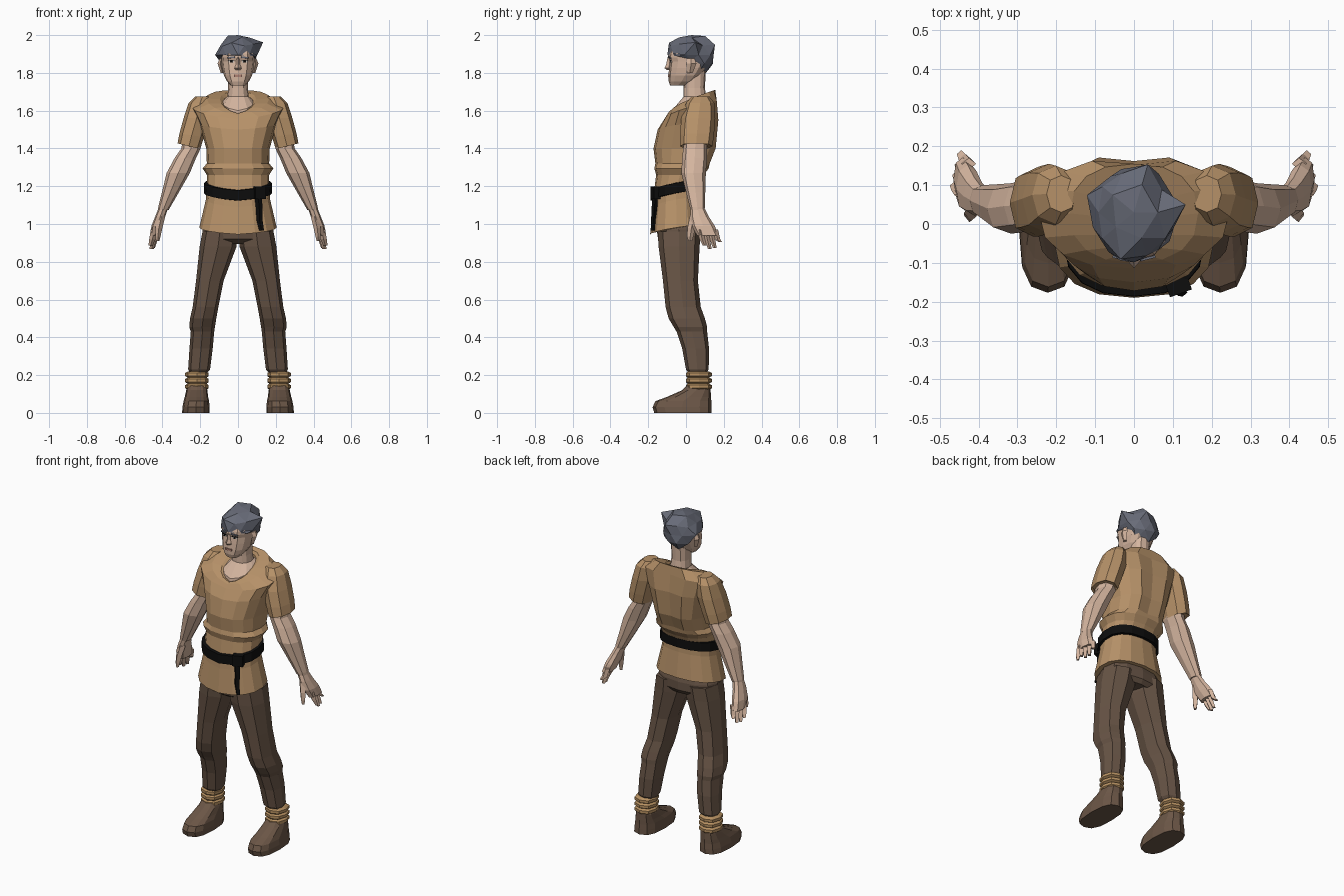
import bpy, bmesh, math, random
from mathutils import Matrix, Vector

random.seed(4)


def material(name, rgb):
    m = bpy.data.materials.new(name)
    m.diffuse_color = (*rgb, 1)
    return m


SHIRT = material("tan shirt", (0.47, 0.285, 0.14))
PANTS = material("brown trousers", (0.135, 0.088, 0.06))
SKIN = material("skin", (0.66, 0.46, 0.345))
HAIR = material("grey hair", (0.14, 0.15, 0.19))
BLACK = material("black belt", (0.004, 0.004, 0.004))
SHOE = material("brown shoe", (0.15, 0.095, 0.063))
WRAP = material("ankle wrap", (0.47, 0.28, 0.12))
WHITE = material("eye white", (0.6, 0.55, 0.5))
LIPS = material("lips", (0.42, 0.22, 0.17))


def finish(name, bm, mat, mirror):
    bmesh.ops.recalc_face_normals(bm, faces=bm.faces)
    me = bpy.data.meshes.new(name)
    bm.to_mesh(me)
    bm.free()
    me.materials.append(mat)
    ob = bpy.data.objects.new(name, me)
    bpy.context.collection.objects.link(ob)
    if mirror:
        ob.modifiers.new("mirror", 'MIRROR')
    return ob


def loft(name, rings, mat, n=8, mirror=False, p=0.85, top=True, bottom=True):
    """Skin rings (z, x0, x1, y0, y1, rise to the back, slope in x), listed top to bottom."""
    bm = bmesh.new()
    loops = []
    for r in rings:
        z, x0, x1, y0, y1, dz, sx = (tuple(r) + (0, 0))[:7]
        loop = []
        for i in range(n):
            a = 2 * math.pi * i / n
            c, s = round(math.cos(a), 6), round(math.sin(a), 6)
            c, s = math.copysign(abs(c) ** p, c), math.copysign(abs(s) ** p, s)
            t = (s + 1) / 2
            loop.append(bm.verts.new(((x0 + x1) / 2 + c * (x1 - x0) / 2,
                                      (y0 + y1) / 2 + s * (y1 - y0) / 2,
                                      z + dz * t ** 0.6 + sx * c * (x1 - x0) / 2)))
        loops.append(loop)
    for a, b in zip(loops, loops[1:]):
        for i in range(n):
            j = (i + 1) % n
            bm.faces.new((a[i], a[j], b[j], b[i]))
    if top:
        bm.faces.new(loops[0])
    if bottom:
        bm.faces.new(loops[-1])
    return finish(name, bm, mat, mirror)


def body(name, rings, mat, **kw):
    """Loft centred on x = 0, rings (z, half width, y0, y1, rise)."""
    return loft(name, [(r[0], -r[1], r[1], *r[2:]) for r in rings], mat, **kw)


def plate(name, centre, size, mat, turn=0, tilt=0, mirror=True):
    bm = bmesh.new()
    bmesh.ops.create_cube(bm, size=1, matrix=Matrix.Translation(centre)
                          @ Matrix.Rotation(turn, 4, 'Z') @ Matrix.Rotation(tilt, 4, 'Y')
                          @ Matrix.Diagonal((*size, 1)))
    return finish(name, bm, mat, mirror)


# Shirt body, with a groove down the spine
shirt = body("shirt_body", [
    (1.582, 0.075, -0.078, 0.12, 0.10), (1.585, 0.095, -0.09, 0.13, 0.115),
    (1.575, 0.165, -0.10, 0.155, 0.135), (1.555, 0.245, -0.115, 0.172, 0.10),
    (1.50, 0.205, -0.15, 0.182, 0.05), (1.40, 0.168, -0.172, 0.168),
    (1.32, 0.165, -0.162, 0.135), (1.295, 0.188, -0.168, 0.12), (1.26, 0.165, -0.158, 0.095),
    (1.15, 0.165, -0.172, 0.07, 0.06), (1.09, 0.17, -0.176, 0.072, 0.06),
    (0.945, 0.205, -0.19, 0.09, 0.055)], SHIRT, n=16, top=False)
for v in shirt.data.vertices:
    if abs(v.co.x) < 0.01 and v.co.y > 0.13 and v.co.z < 1.66:
        v.co.y -= 0.02

# Sleeves
loft("sleeves", [
    (1.675, 0.15, 0.225, 0.03, 0.125), (1.64, 0.14, 0.262, 0.0, 0.15),
    (1.56, 0.15, 0.288, -0.025, 0.155), (1.47, 0.18, 0.31, -0.032, 0.148, 0, 0.15),
    (1.412, 0.20, 0.32, -0.032, 0.14, 0, 0.25), (1.42, 0.215, 0.305, -0.02, 0.125, 0, 0.25)],
    SHIRT, mirror=True)

# Belt, knot and hanging end
body("belt", [(1.18, 0.162, -0.168, 0.068, 0.06), (1.178, 0.179, -0.186, 0.085, 0.06),
              (1.125, 0.181, -0.187, 0.086, 0.06), (1.123, 0.162, -0.168, 0.068, 0.06)],
     BLACK, n=16, top=False, bottom=False)
plate("belt_knot", (0.115, -0.162, 1.165), (0.06, 0.035, 0.065), BLACK, turn=0.35, mirror=False)
loft("belt_end", [(1.17, 0.085, 0.125, -0.178, -0.15), (1.08, 0.095, 0.13, -0.182, -0.15),
                  (1.02, 0.098, 0.13, -0.185, -0.16), (0.965, 0.112, 0.138, -0.187, -0.165)],
     BLACK, n=4, p=0.6)

# Trousers
body("trouser_hips", [(1.06, 0.15, -0.15, 0.055), (0.97, 0.187, -0.155, 0.078),
                      (0.92, 0.192, -0.148, 0.078), (0.895, 0.15, -0.11, 0.06)],
     PANTS, n=12)
loft("trouser_legs", [
    (0.96, 0.003, 0.188, -0.15, 0.078), (0.88, 0.008, 0.203, -0.145, 0.072),
    (0.70, 0.076, 0.222, -0.122, 0.063), (0.56, 0.104, 0.24, -0.108, 0.078),
    (0.50, 0.115, 0.254, -0.092, 0.10), (0.455, 0.122, 0.258, -0.065, 0.112),
    (0.43, 0.126, 0.25, -0.05, 0.112), (0.34, 0.134, 0.257, -0.02, 0.122),
    (0.23, 0.148, 0.264, 0.0, 0.12), (0.205, 0.17, 0.25, 0.02, 0.105)],
    PANTS, mirror=True, p=0.8)

# Ankle wraps: three stacked bulges
wraps = []
for z in (0.205, 0.173, 0.141):
    wraps += [(z + 0.014, 0.166, 0.266, 0.008, 0.122), (z + 0.006, 0.155, 0.28, 0.0, 0.137),
              (z - 0.010, 0.155, 0.28, 0.0, 0.137)]
loft("ankle_wraps", wraps + [(0.12, 0.17, 0.265, 0.01, 0.125)], WRAP, mirror=True)

# Shoes
loft("shoes", [
    (0.145, 0.168, 0.268, 0.005, 0.125), (0.12, 0.162, 0.274, -0.02, 0.13),
    (0.085, 0.158, 0.282, -0.10, 0.133), (0.062, 0.153, 0.288, -0.162, 0.134),
    (0.03, 0.15, 0.294, -0.177, 0.136), (0.0, 0.15, 0.296, -0.168, 0.136)],
    SHOE, n=12, mirror=True, p=0.75)

# Arms
loft("arms", [
    (1.52, 0.19, 0.28, -0.005, 0.115), (1.40, 0.198, 0.30, -0.015, 0.112),
    (1.35, 0.222, 0.335, -0.02, 0.112), (1.27, 0.255, 0.378, -0.025, 0.105),
    (1.17, 0.312, 0.402, 0.0, 0.102), (1.09, 0.358, 0.422, 0.02, 0.10),
    (1.075, 0.366, 0.424, 0.024, 0.098)], SKIN, mirror=True)

# Hands: palm, four fingers and a thumb
loft("palms", [(1.09, 0.368, 0.418, 0.025, 0.095), (1.04, 0.385, 0.438, 0.022, 0.12),
               (0.99, 0.398, 0.458, 0.03, 0.152), (0.94, 0.415, 0.465, 0.058, 0.172)],
     SKIN, mirror=True)
for i, tip in enumerate((0.885, 0.868, 0.872, 0.905)):
    y, x = 0.075 + 0.027 * i, 0.448 - 0.006 * i
    loft(f"finger_{i + 1}", [(0.97, x - 0.024, x + 0.014, y - 0.016, y + 0.014),
                             (0.92, x - 0.012, x + 0.022, y - 0.004, y + 0.025),
                             (tip, x + 0.004, x + 0.026, y + 0.014, y + 0.034)],
         SKIN, n=4, p=0.6, mirror=True)
loft("thumbs", [(1.04, 0.385, 0.425, 0.02, 0.065), (0.98, 0.40, 0.438, 0.008, 0.05),
                (0.935, 0.41, 0.438, 0.005, 0.04), (0.91, 0.416, 0.434, 0.012, 0.032)],
     SKIN, n=4, p=0.6, mirror=True)

# Neck and the bare top of the chest
body("neck", [(1.81, 0.052, -0.015, 0.105), (1.72, 0.052, -0.012, 0.10),
              (1.675, 0.056, -0.012, 0.106), (1.60, 0.088, -0.075, 0.118, 0.07),
              (1.56, 0.09, -0.08, 0.12, 0.09)], SKIN, n=12)

# Head
body("head", [(1.975, 0.05, -0.04, 0.10), (1.945, 0.078, -0.075, 0.125),
              (1.90, 0.089, -0.092, 0.132), (1.882, 0.089, -0.094, 0.13),
              (1.86, 0.087, -0.086, 0.125), (1.825, 0.083, -0.09, 0.11),
              (1.785, 0.074, -0.093, 0.08), (1.755, 0.058, -0.092, 0.045),
              (1.733, 0.038, -0.084, 0.0)], SKIN, n=12, p=0.8)
loft("nose", [(1.885, -0.009, 0.009, -0.097, -0.07), (1.845, -0.011, 0.011, -0.105, -0.07),
              (1.825, -0.019, 0.019, -0.114, -0.07), (1.815, -0.014, 0.014, -0.10, -0.07)],
     SKIN, n=4, p=1)
loft("ears", [(1.875, 0.08, 0.098, 0.008, 0.045), (1.85, 0.08, 0.108, 0.0, 0.055),
              (1.80, 0.072, 0.092, 0.005, 0.035)], SKIN, n=4, p=0.7, mirror=True)

# Face details as thin plates
plate("eyes", (0.035, -0.0785, 1.86), (0.030, 0.008, 0.011), WHITE, turn=0.24)
plate("pupils", (0.035, -0.0805, 1.86), (0.011, 0.008, 0.011), BLACK, turn=0.24)
plate("upper_lids", (0.035, -0.0805, 1.867), (0.034, 0.008, 0.004), BLACK, turn=0.24)
plate("eyebrows", (0.035, -0.087, 1.882), (0.040, 0.009, 0.008), HAIR, turn=0.24, tilt=0.12)
plate("mouth", (0, -0.0915, 1.785), (0.044, 0.009, 0.011), LIPS, mirror=False)

# Spiky hair: jittered ball, trimmed along a hairline that drops behind the ears
bm = bmesh.new()
bmesh.ops.create_icosphere(bm, subdivisions=2, radius=1)
for v in bm.verts:
    k = random.choice((0.94, 1.0, 1.04, 1.17)) + random.uniform(-0.03, 0.03)
    x, y, z = v.co.x * 0.110 * k, 0.03 + v.co.y * 0.124 * k, 1.895 + v.co.z * 0.102 * k
    drop = min(max((y - 0.02) / 0.05, 0), 1)
    line = 1.895 - 0.115 * drop + random.uniform(-0.008, 0.008)
    v.co = (x, min(max(y, -0.105), 0.165), min(max(z, line), 2.0))
bm.verts.ensure_lookup_table()
spike = min(bm.verts, key=lambda v: (v.co - Vector((0.12, 0.03, 1.95))).length)
spike.co = (0.133, 0.05, 1.962)
max(bm.verts, key=lambda v: v.co.z).co.z = 2.0
finish("hair", bm, HAIR, False)
